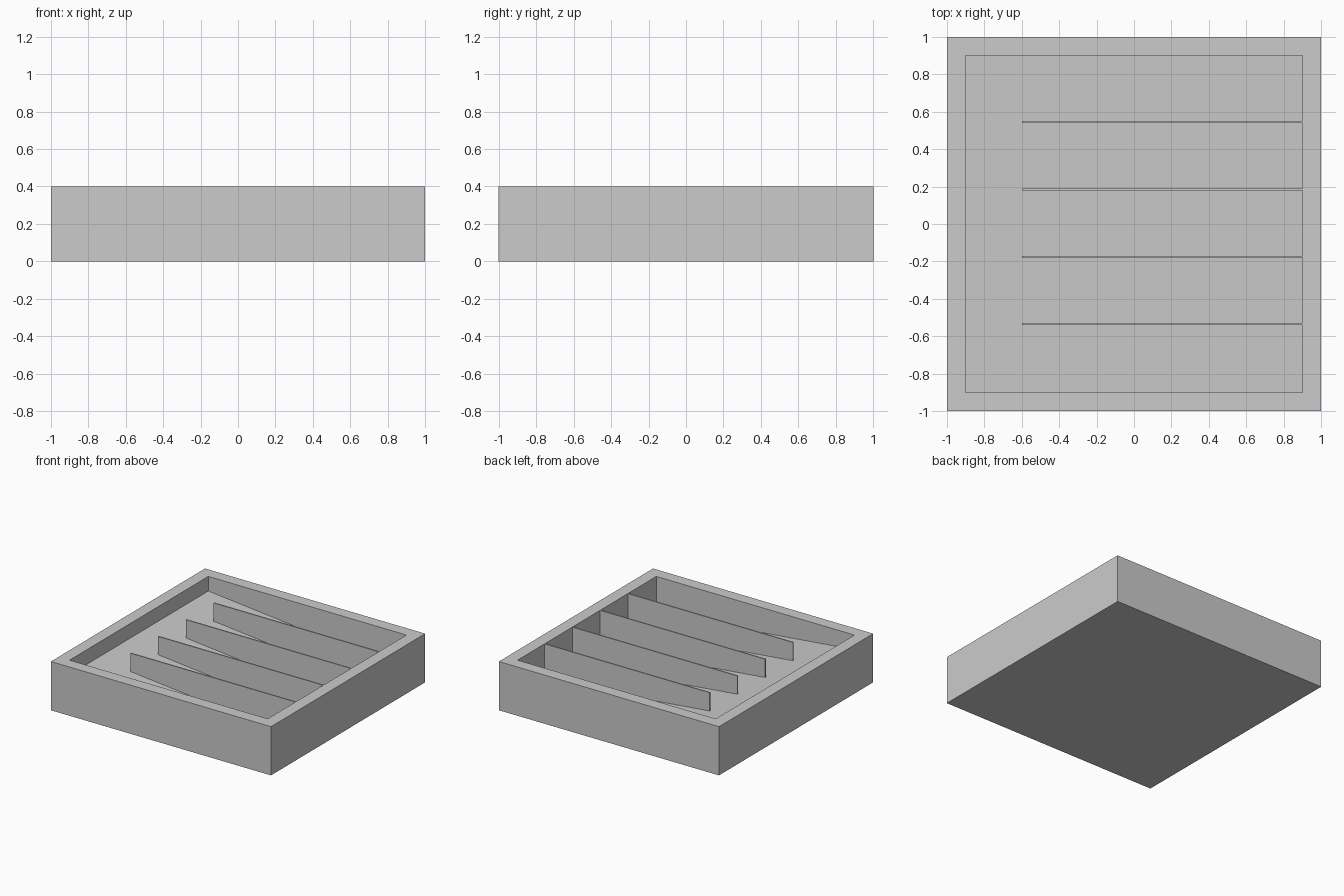
import bpy, bmesh

if "Cube" in bpy.data.objects:
    bpy.data.objects.remove(bpy.data.objects["Cube"])

H, R, W = 0.4, 1.0, 0.9          # height, outer and inner half widths
FLOOR_L, FLOOR_R = 0.28, 0.10    # floor height at left and right walls


def floor_z(x):
    return FLOOR_L + (FLOOR_R - FLOOR_L) * (x + W) / (2 * W)


def make_object(name, bm):
    bmesh.ops.recalc_face_normals(bm, faces=bm.faces)
    mesh = bpy.data.meshes.new(name)
    bm.to_mesh(mesh)
    bm.free()
    obj = bpy.data.objects.new(name, mesh)
    bpy.context.collection.objects.link(obj)
    return obj


# Tray: square block with a recess whose floor slopes down to the right
bm = bmesh.new()
signs = [(-1, -1), (1, -1), (1, 1), (-1, 1)]
base = [bm.verts.new((R * a, R * b, 0)) for a, b in signs]
outer = [bm.verts.new((R * a, R * b, H)) for a, b in signs]
inner = [bm.verts.new((W * a, W * b, H)) for a, b in signs]
floor = [bm.verts.new((W * a, W * b, floor_z(W * a))) for a, b in signs]
bm.faces.new(base[::-1])
for lower, upper in ((base, outer), (outer, inner), (inner, floor)):
    for i in range(4):
        j = (i + 1) % 4
        bm.faces.new((lower[i], lower[j], upper[j], upper[i]))
bm.faces.new(floor)
make_object("tray", bm)

# Drainage ribs: thin level-topped fins following the sloped floor
for n in range(4):
    y = -0.54 + 0.36 * n
    bm = bmesh.new()
    profile = [(-0.6, floor_z(-0.6)), (W, FLOOR_R), (W, H), (-0.6, H)]
    side = bm.faces.new([bm.verts.new((x, y, z)) for x, z in profile])
    ext = bmesh.ops.extrude_face_region(bm, geom=[side], use_keep_orig=True)
    verts = [v for v in ext["geom"] if isinstance(v, bmesh.types.BMVert)]
    bmesh.ops.translate(bm, verts=verts, vec=(0, 0.01, 0))
    make_object(f"rib_{n + 1}", bm)
